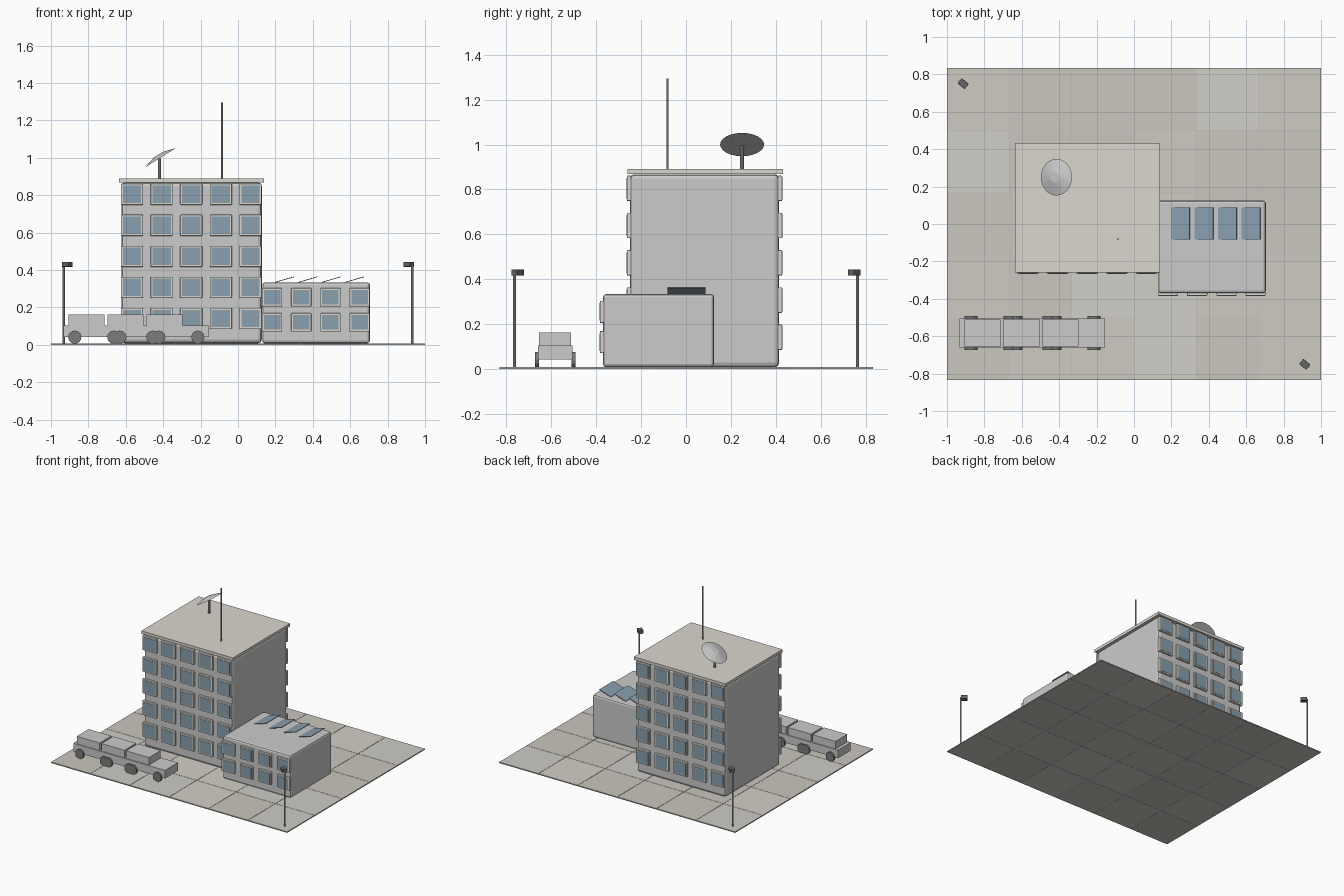
import bpy, bmesh, math, random
from mathutils import Matrix, Vector

if "Cube" in bpy.data.objects:
    bpy.data.objects.remove(bpy.data.objects["Cube"])

random.seed(4)


def material(name, rgb):
    m = bpy.data.materials.new(name)
    m.diffuse_color = (*rgb, 1)
    m.use_nodes = True
    m.node_tree.nodes["Principled BSDF"].inputs["Base Color"].default_value = m.diffuse_color
    return m


GLASS = material("blue_glass", (0.25, 0.35, 0.43))
STONE = material("warm_stone", (0.70, 0.68, 0.62))
PAVING = [material(f"paving_{i}", (0.62 + d, 0.60 + d, 0.55 + d))
          for i, d in enumerate((-0.03, 0, 0.03))]
DARK = material("dark_metal", (0.13, 0.13, 0.13))
RUBBER = material("rubber", (0.2, 0.2, 0.2))
STEEL = material("steel", (0.5, 0.5, 0.5))


def finish(name, bm, mat=None, bevel=0):
    me = bpy.data.meshes.new(name)
    bm.to_mesh(me)
    bm.free()
    ob = bpy.data.objects.new(name, me)
    bpy.context.collection.objects.link(ob)
    if mat:
        me.materials.append(mat)
    if bevel:
        mod = ob.modifiers.new("bevel", 'BEVEL')
        mod.width, mod.segments = bevel, 2
    return ob


def boxes(name, items, mat=None, bevel=0):
    """One object from several (centre, size) boxes."""
    bm = bmesh.new()
    for c, s in items:
        bmesh.ops.create_cube(bm, size=1, matrix=Matrix.Translation(c) @ Matrix.Diagonal((*s, 1)))
    return finish(name, bm, mat, bevel)


def box(name, lo, hi, mat=None, bevel=0):
    lo, hi = Vector(lo), Vector(hi)
    return boxes(name, [((lo + hi) / 2, hi - lo)], mat, bevel)


def cylinder(name, centre, r, depth, mat=None, r2=None, rot=None, sides=16):
    bm = bmesh.new()
    bmesh.ops.create_cone(bm, cap_ends=True, segments=sides, radius1=r,
                          radius2=r if r2 is None else r2, depth=depth,
                          matrix=Matrix.Translation(centre) @ (rot or Matrix()))
    return finish(name, bm, mat)


def windows(name, xs, zs, wall_y, side, w, h):
    """Grid of framed windows; side is -1 for front, 1 for back."""
    spots = [(x, z) for x in xs for z in zs]
    boxes(name + "_frames", [((x, wall_y + side * 0.004, z), (w, 0.02, h)) for x, z in spots],
          STONE, 0.004)
    boxes(name + "_panes", [((x, wall_y + side * 0.007, z), (w - 0.02, 0.018, h - 0.02))
                            for x, z in spots], GLASS)


# Paved ground: dark joint slab and tiles
box("ground_base", (-1, -0.833, 0.001), (1, 0.833, 0.005), STEEL)
for i in range(6):
    for j in range(5):
        x, y = -1 + i / 3, -0.833 + j / 3
        box(f"paving_tile_{i}_{j}", (x + 0.001, y + 0.001, 0), (x + 0.332, y + 0.332, 0.008),
            random.choice(PAVING))

# Main block with overhanging roof slab
box("main_block", (-0.624, -0.25, 0.008), (0.127, 0.415, 0.868), None, 0.02)
box("main_roof", (-0.636, -0.26, 0.868), (0.139, 0.432, 0.89), STONE)
cols = [-0.25 + 0.1585 * i for i in range(-2, 3)]
rows = [0.141 + 0.166 * i for i in range(5)]
windows("main_front_windows", cols, rows, -0.25, -1, 0.118, 0.113)
windows("main_back_windows", cols, rows, 0.415, 1, 0.118, 0.113)

# Low annex
box("annex", (0.13, -0.37, 0.008), (0.705, 0.125, 0.334), None, 0.014)
windows("annex_windows", [0.182 + 0.156 * i for i in range(4)], [0.12, 0.254],
        -0.37, -1, 0.108, 0.098)

# Tilted panels on the annex roof
for i in range(4):
    p = boxes(f"roof_panel_{i + 1}", [((0, 0, 0), (0.105, 0.17, 0.004))], GLASS)
    p.location = (0.248 + 0.1255 * i, 0.002, 0.349)
    p.rotation_euler.y = -math.radians(16)

# Rooftop mast and dish
cylinder("antenna_mast", (-0.086, -0.082, 1.09), 0.005, 0.41, STEEL, sides=8)
cylinder("dish_post", (-0.42, 0.25, 0.94), 0.009, 0.11, STEEL, sides=10)
tilt = Matrix.Rotation(-math.radians(32), 4, 'Y')
cylinder("dish", Vector((-0.415, 0.25, 1.0)) + tilt @ Vector((0, 0, 0.01)), 0.098, 0.02,
         None, 0.027, tilt, 24)

# Lamp posts in opposite corners
for i, s in enumerate((-1, 1)):
    cylinder(f"lamp_post_{i + 1}", (s * 0.932, -s * 0.764, 0.22), 0.006, 0.43, STEEL, sides=8)
    head = boxes(f"lamp_head_{i + 1}", [((0, 0, 0), (0.048, 0.036, 0.026))], DARK, 0.002)
    head.location = (s * 0.913, -s * 0.75, 0.43)
    head.rotation_euler.z = -math.radians(39)

# Row of three overlapping vehicles
axle = Matrix.Rotation(math.pi / 2, 4, 'X')
for i in range(3):
    cx, cy = -0.752 + 0.2085 * i, -0.583
    n = i + 1
    boxes(f"vehicle_{n}_chassis", [((cx, cy, 0.073), (0.36, 0.155, 0.062))])
    boxes(f"vehicle_{n}_cabin", [((cx - 0.058, cy, 0.132), (0.194, 0.143, 0.06))])
    for j, (sx, sy) in enumerate([(-1, -1), (-1, 1), (1, -1), (1, 1)]):
        cylinder(f"vehicle_{n}_wheel_{j + 1}", (cx + sx * 0.1205, cy + sy * 0.081, 0.041),
                 0.035, 0.018, RUBBER, rot=axle)
